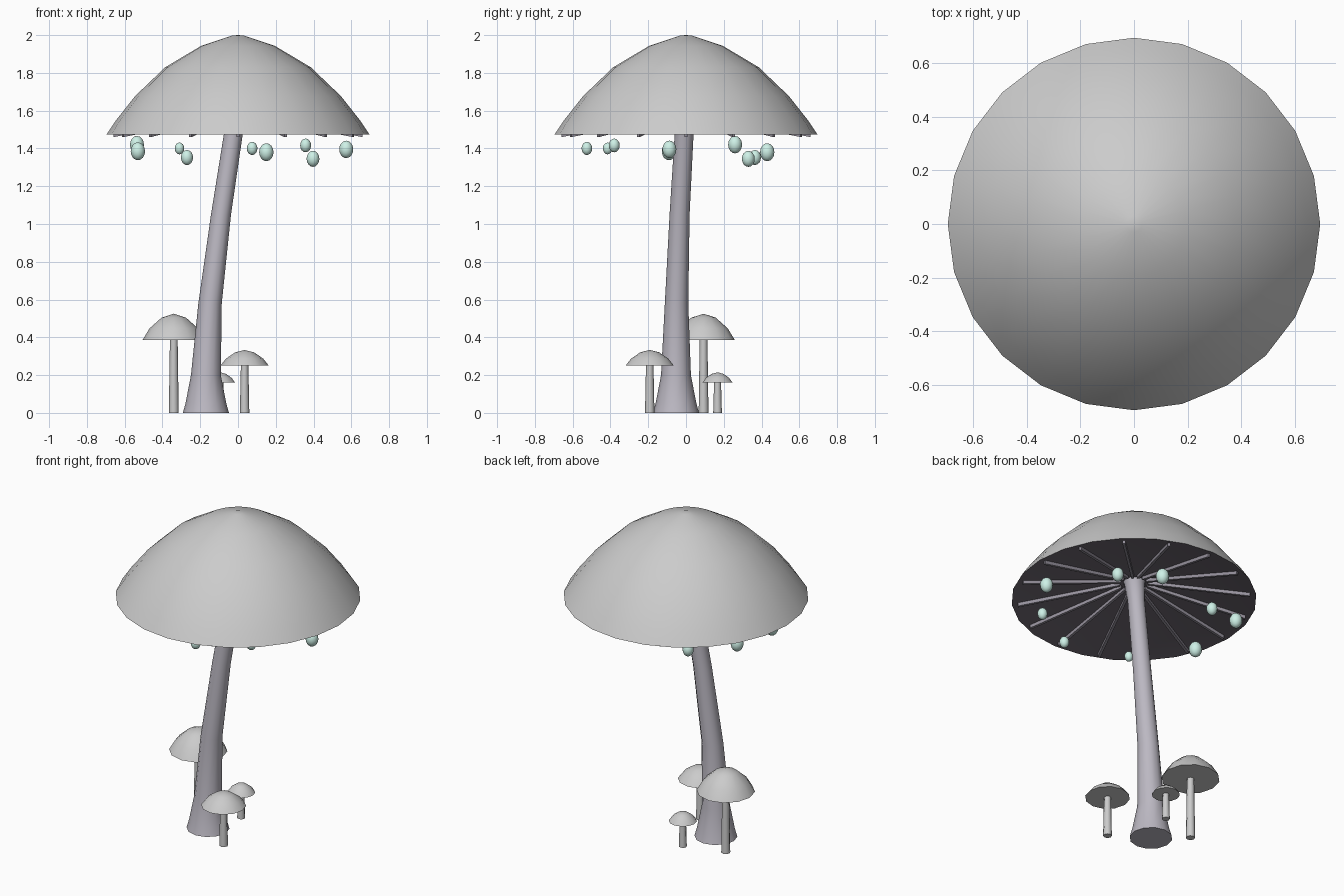
import bpy, math
from mathutils import Vector, Matrix

if "Cube" in bpy.data.objects:
    bpy.data.objects.remove(bpy.data.objects["Cube"])


def material(name, rgb):
    m = bpy.data.materials.new(name)
    m.diffuse_color = (*rgb, 1)
    m.use_nodes = True
    m.node_tree.nodes["Principled BSDF"].inputs["Base Color"].default_value = m.diffuse_color
    return m


STEM = material("stem_grey", (0.50, 0.48, 0.54))
DARK = material("underside_dark", (0.16, 0.14, 0.17))
GILL = material("gill_grey", (0.30, 0.28, 0.33))
POD = material("pod_mint", (0.62, 0.88, 0.80))


def mesh_object(name, verts, faces, mat=None, smooth=True, angle=50):
    me = bpy.data.meshes.new(name)
    me.from_pydata(verts, [], faces)
    ob = bpy.data.objects.new(name, me)
    bpy.context.collection.objects.link(ob)
    if mat:
        me.materials.append(mat)
    if smooth:
        bpy.ops.object.select_all(action='DESELECT')
        ob.select_set(True)
        bpy.context.view_layer.objects.active = ob
        bpy.ops.object.shade_smooth_by_angle(angle=math.radians(angle))
    return ob


def rings(name, path, sides, mat=None, bottom=True, top=True, angle=50):
    """Stack of round sections (x, y, z, radius); radius 0 at the end is a point."""
    verts, faces = [], []
    tip = path[-1][3] == 0
    body = path[:-1] if tip else path
    for x, y, z, r in body:
        for i in range(sides):
            a = 2 * math.pi * i / sides
            verts.append((x + r * math.cos(a), y + r * math.sin(a), z))
    for k in range(len(body) - 1):
        for i in range(sides):
            j = (i + 1) % sides
            faces.append((k * sides + i, k * sides + j,
                          (k + 1) * sides + j, (k + 1) * sides + i))
    base = (len(body) - 1) * sides
    if tip:
        verts.append(path[-1][:3])
        faces += [(base + i, base + (i + 1) % sides, len(verts) - 1)
                  for i in range(sides)]
    elif top:
        faces.append(tuple(range(base, base + sides)))
    if bottom:
        faces.append(tuple(reversed(range(sides))))
    return mesh_object(name, verts, faces, mat, True, angle)


# Large cap: domed shell
profile = [(0.695, 1.475), (0.645, 1.55), (0.545, 1.677), (0.385, 1.83),
           (0.195, 1.943), (0.03, 1.998), (0, 2.0)]
rings("large_cap", [(0, 0, z, r) for r, z in profile], 24, bottom=False)

# Hollow underside: shallow cone, facing down
under = rings("cap_underside", [(0, 0, 1.475, 0.695), (0, 0, 1.60, 0)], 24,
              DARK, bottom=False)
under.data.flip_normals()

# Gills: thin sloping bars radiating from the stem
for i in range(16):
    rot = Matrix.Rotation(2 * math.pi * i / 16, 4, 'Z')
    verts = [rot @ Vector((r, w, z + h))
             for r, z in ((0.08, 1.567), (0.66, 1.460))
             for w, h in ((-0.008, 0), (0.008, 0), (0.008, 0.03), (-0.008, 0.03))]
    mesh_object(f"gill_{i + 1}", verts,
                [(0, 1, 2, 3), (7, 6, 5, 4), (0, 4, 5, 1), (1, 5, 6, 2),
                 (2, 6, 7, 3), (3, 7, 4, 0)], GILL, smooth=False)

# Main stem: leaning, flared at the foot and under the cap
rings("main_stem", [(-0.17, -0.053, 0, 0.122), (-0.17, -0.053, 0.05, 0.108),
                    (-0.17, -0.053, 0.20, 0.079), (-0.148, -0.05, 0.58, 0.062),
                    (-0.09, -0.034, 1.05, 0.053), (-0.025, -0.01, 1.475, 0.05),
                    (-0.008, -0.004, 1.57, 0.058), (0, 0, 1.61, 0.068)],
      12, STEM)

# Small mushrooms at the foot: x, y, cap radius, rim height, top height, stem radius
small = [(-0.34, 0.093, 0.166, 0.385, 0.525, 0.026),
         (0.035, -0.192, 0.128, 0.25, 0.333, 0.025),
         (-0.095, 0.167, 0.08, 0.16, 0.215, 0.023)]
for n, (x, y, r, z0, z1, sr) in enumerate(small, 1):
    h = z1 - z0
    rings(f"small_cap_{n}", [(x, y, z0, r), (x, y, z0 + 0.45 * h, r * 0.77),
                             (x, y, z0 + 0.85 * h, r * 0.39), (x, y, z1, 0)], 12)
    rings(f"small_stem_{n}", [(x, y, 0, sr), (x, y, z0 + 0.02, sr * 0.78)], 8)

# Hanging pods: x, y, z, radius
pods = [(-0.535, 0.26, 1.42, 0.037), (-0.53, -0.09, 1.385, 0.038),
        (-0.31, -0.415, 1.40, 0.025), (-0.27, 0.365, 1.352, 0.032),
        (0.075, -0.525, 1.40, 0.028), (0.15, 0.43, 1.38, 0.038),
        (0.358, -0.38, 1.416, 0.029), (0.397, 0.33, 1.345, 0.034),
        (0.573, -0.088, 1.395, 0.037)]
for n, (x, y, z, r) in enumerate(pods, 1):
    bpy.ops.mesh.primitive_uv_sphere_add(segments=12, ring_count=8, radius=1,
                                         location=(x, y, z))
    ob = bpy.context.object
    ob.name = f"pod_{n}"
    ob.scale = (r, r, r * 1.25)
    ob.data.materials.append(POD)
    bpy.ops.object.shade_smooth()
